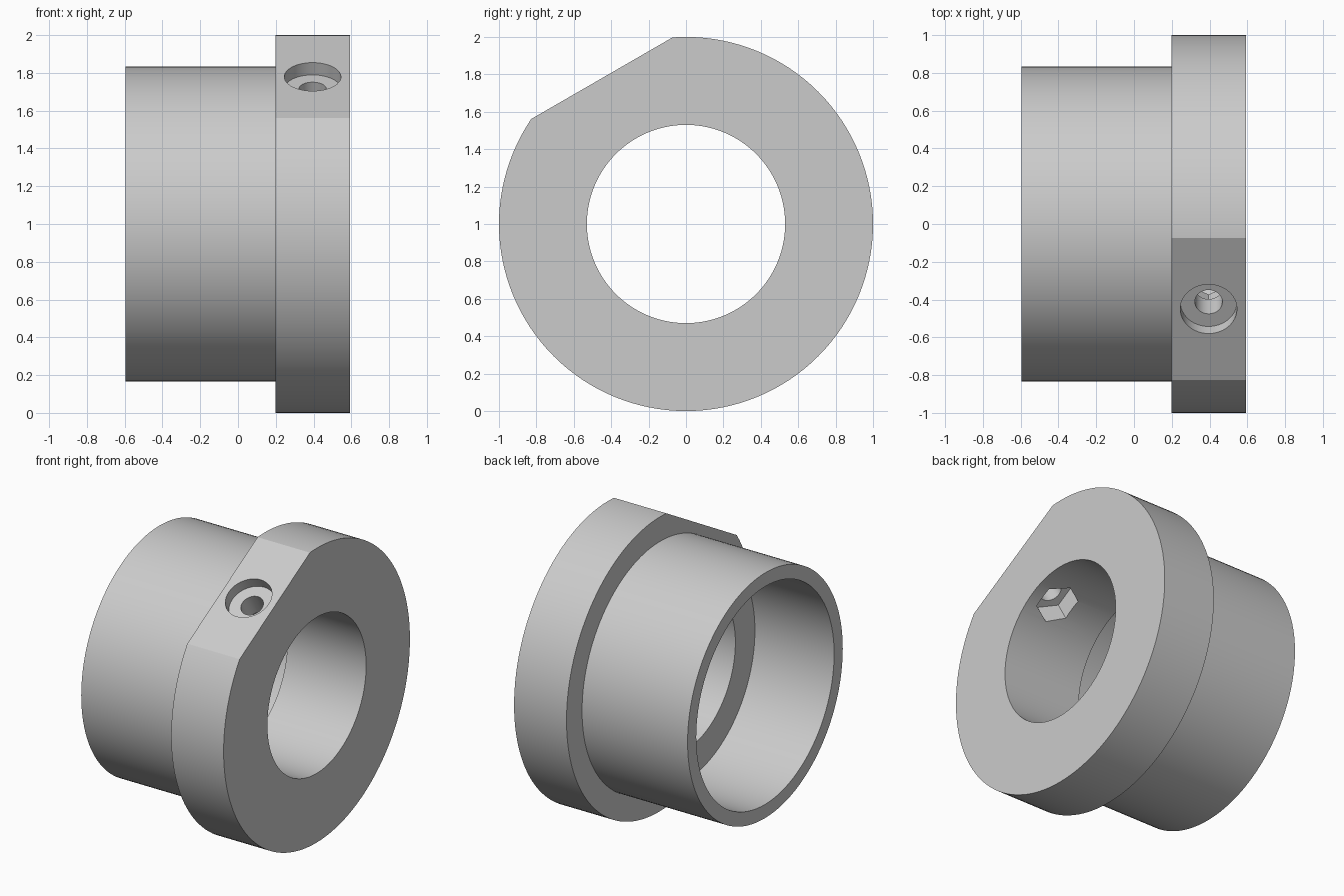
import bpy
import bmesh
import math
from mathutils import Matrix, Vector

cube = bpy.data.objects.get("Cube")
if cube:
    bpy.data.objects.remove(cube, do_unlink=True)

AXIS_Z = 1.0        # height of the bore axis
SCREW_X = 0.395     # middle of the flange
TILT = math.radians(30)

grey = bpy.data.materials.new("plain grey")
grey.use_nodes = True
grey.diffuse_color = (0.6, 0.6, 0.6, 1)
bsdf = next(n for n in grey.node_tree.nodes if n.type == 'BSDF_PRINCIPLED')
bsdf.inputs["Base Color"].default_value = (0.6, 0.6, 0.6, 1)


def make_object(name, bm):
    bmesh.ops.recalc_face_normals(bm, faces=bm.faces)
    mesh = bpy.data.meshes.new(name)
    bm.to_mesh(mesh)
    bm.free()
    mesh.materials.append(grey)
    obj = bpy.data.objects.new(name, mesh)
    bpy.context.collection.objects.link(obj)
    return obj


def revolve(name, profile, segments):
    """Spin a closed (x, radius) profile around the x axis."""
    bm = bmesh.new()
    rings = []
    for i in range(segments):
        a = 2 * math.pi * i / segments
        rings.append([bm.verts.new((x, r * math.sin(a), AXIS_Z + r * math.cos(a)))
                      for x, r in profile])
    n = len(profile)
    for i in range(segments):
        a, b = rings[i], rings[(i + 1) % segments]
        for j in range(n):
            k = (j + 1) % n
            bm.faces.new((a[j], a[k], b[k], b[j]))
    return make_object(name, bm)


def prism(name, sides, radius, low, high, start=math.pi / 2):
    """Prism on the tilted screw axis, between two distances from the bore axis."""
    bm = bmesh.new()
    ring = [bm.verts.new((radius * math.cos(start + 2 * math.pi * i / sides),
                          radius * math.sin(start + 2 * math.pi * i / sides), low))
            for i in range(sides)]
    base = bm.faces.new(ring)
    top = bmesh.ops.extrude_face_region(bm, geom=[base], use_keep_orig=True)
    bmesh.ops.translate(bm, vec=Vector((0, 0, high - low)),
                        verts=[v for v in top["geom"] if isinstance(v, bmesh.types.BMVert)])
    bm.transform(Matrix.Translation((SCREW_X, 0, AXIS_Z)) @ Matrix.Rotation(TILT, 4, 'X'))
    cutter = make_object(name, bm)
    cutter.hide_render = True
    return cutter


# Flanged sleeve with a stepped bore
collar = revolve("flanged_collar", [
    (-0.595, 0.74), (-0.595, 0.833), (0.198, 0.833), (0.198, 1.0),
    (0.592, 1.0), (0.592, 0.53), (0.0, 0.53), (0.0, 0.74)], 128)

# Flat on the flange, screw head recess, screw hole and nut pocket
cutters = [
    prism("flat_cutter", 4, 1.2, 0.9, 1.6, math.pi / 4),
    prism("head_recess_cutter", 48, 0.15, 0.825, 1.1),
    prism("screw_hole_cutter", 32, 0.073, 0.6, 0.87),
    prism("nut_pocket_cutter", 6, 0.135, 0.4, 0.67),
]

bpy.ops.object.select_all(action='DESELECT')
collar.select_set(True)
bpy.context.view_layer.objects.active = collar
for cutter in cutters:
    mod = collar.modifiers.new(cutter.name, 'BOOLEAN')
    mod.operation = 'DIFFERENCE'
    mod.solver = 'EXACT'
    mod.object = cutter
    bpy.ops.object.modifier_apply(modifier=mod.name)
    bpy.data.objects.remove(cutter, do_unlink=True)

# Smooth round walls, crisp rims
bpy.ops.object.shade_smooth_by_angle(angle=math.radians(20))
